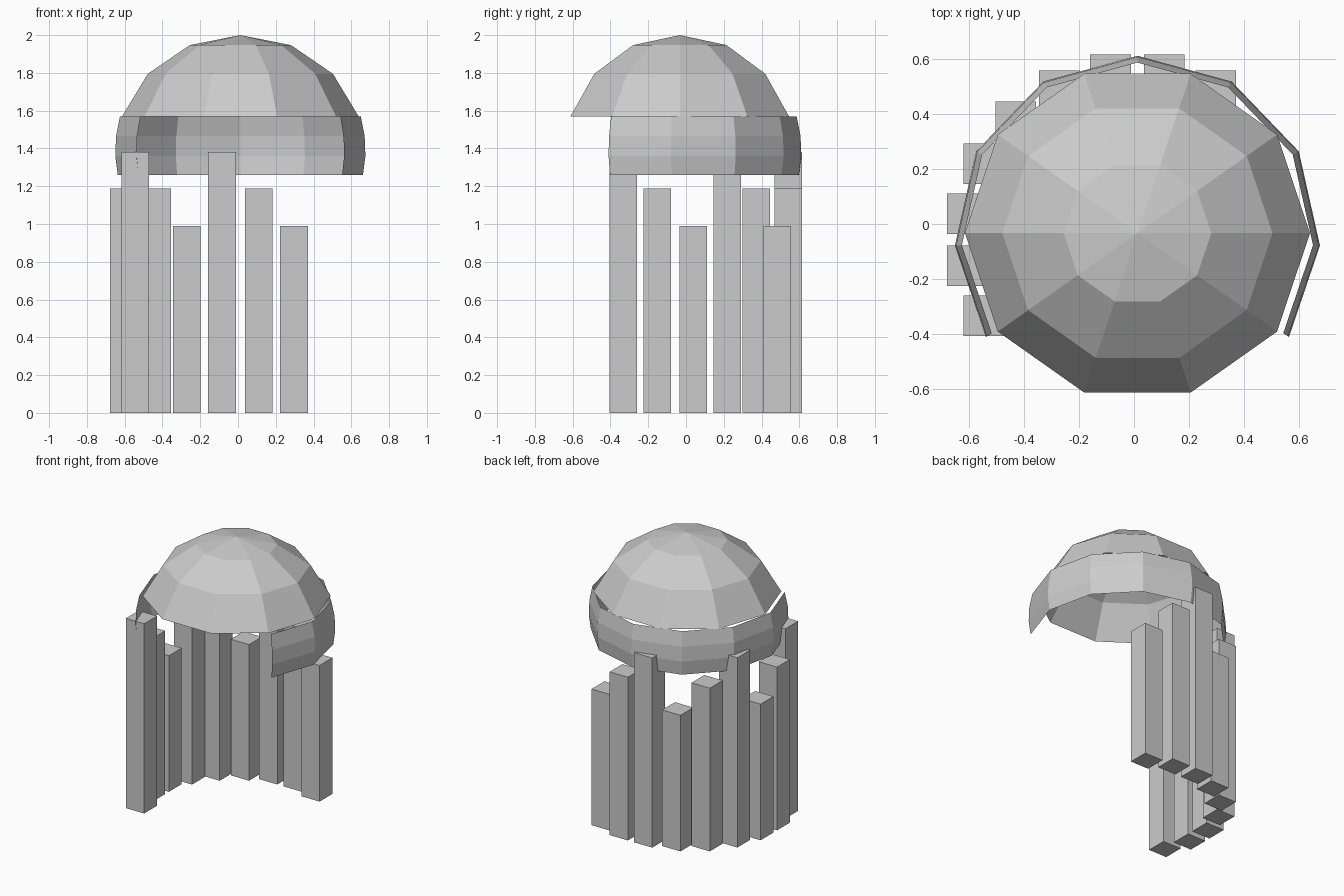
import bpy, bmesh, math

if "Cube" in bpy.data.objects:
    bpy.data.objects.remove(bpy.data.objects["Cube"])

CX = 0.0125


def finish(bm, name):
    bmesh.ops.recalc_face_normals(bm, faces=bm.faces)
    me = bpy.data.meshes.new(name)
    bm.to_mesh(me)
    bm.free()
    ob = bpy.data.objects.new(name, me)
    bpy.context.collection.objects.link(ob)
    return ob


def shell(name, rings, angles, cy, closed, apex=None):
    """Open surface lofted through elliptical rings given as (rx, ry, z)."""
    bm = bmesh.new()
    rows = [[bm.verts.new((CX + rx * math.cos(a), cy + ry * math.sin(a), z))
             for a in angles] for rx, ry, z in rings]
    n = len(angles)
    spans = range(n if closed else n - 1)
    for lo, hi in zip(rows, rows[1:]):
        for i in spans:
            j = (i + 1) % n
            bm.faces.new((lo[i], lo[j], hi[j], hi[i]))
    if apex:
        tip = bm.verts.new((CX, cy, apex))
        for i in spans:
            bm.faces.new((rows[-1][i], rows[-1][(i + 1) % n], tip))
    return finish(bm, name)


# Ten-sided dome, open underneath
shell("dome_cap",
      [(r, r * 0.971, z) for r, z in ((0.626, 1.57), (0.49, 1.795), (0.268, 1.947))],
      [math.radians(36 * i) for i in range(10)], -0.033, True, 2.0)

# Bulging band around the back and sides, open at the front
shell("back_band",
      [(r, r * 0.987, z) for r, z in
       ((0.650, 1.26), (0.663, 1.36), (0.659, 1.465), (0.638, 1.57))],
      [math.radians(90 + 31 * k) for k in range(-4, 5)], -0.044, False)

# Pillars in an arc, heights repeating tall, medium, short
S = 0.147
for k in range(9):
    a = math.radians(207 - 18 * k)
    h = (1.38, 1.187, 0.99)[k % 3]
    bm = bmesh.new()
    bmesh.ops.create_cube(bm, size=1)
    bmesh.ops.scale(bm, vec=(S, S, h), verts=bm.verts)
    bmesh.ops.translate(bm, verts=bm.verts, vec=(
        CX + 0.625 * math.cos(a), -0.057 + 0.606 * math.sin(a), h / 2))
    finish(bm, f"pillar_{k + 1}")
